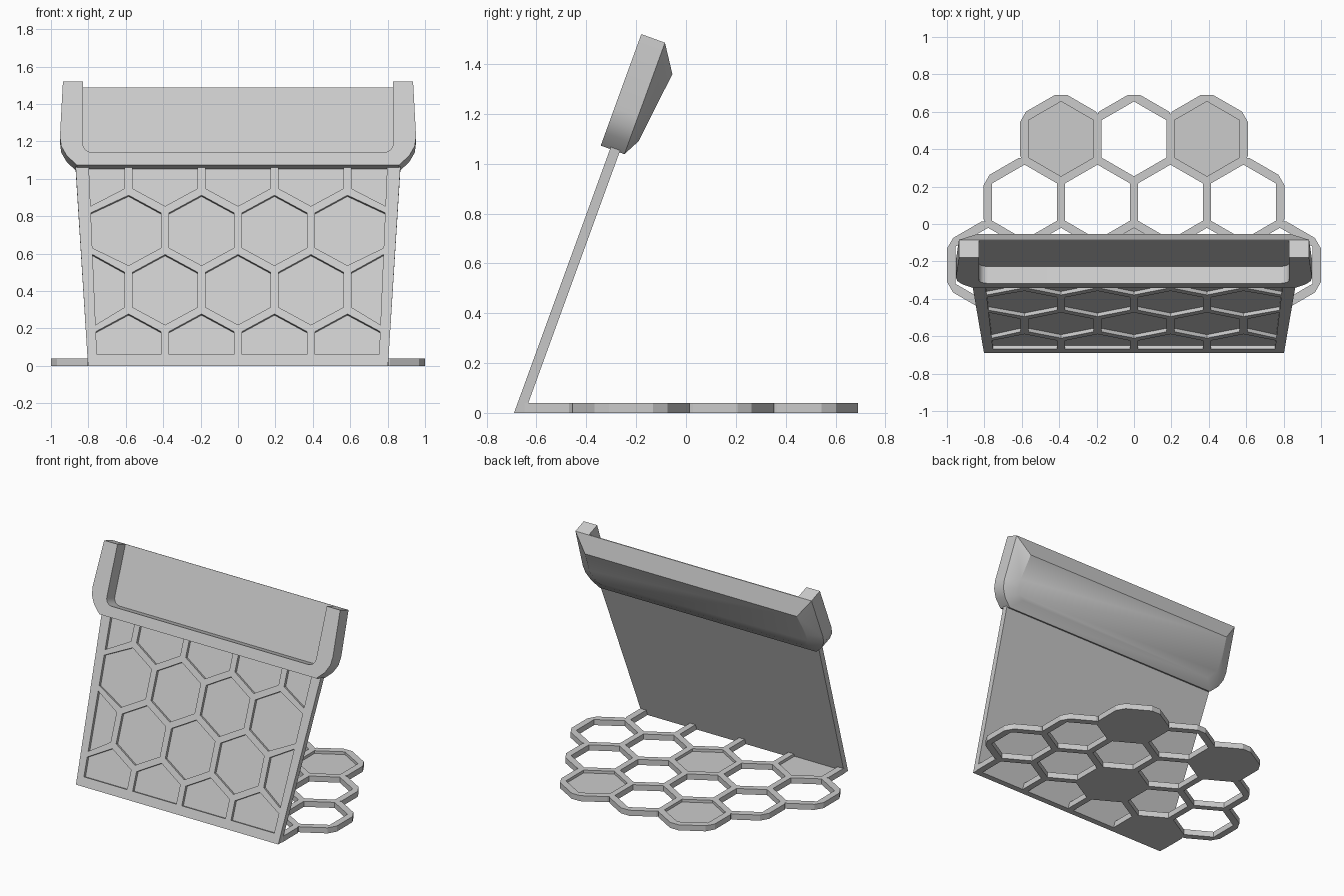
import bpy, bmesh, math
from mathutils import Vector

cube = bpy.data.objects.get("Cube")
if cube:
    bpy.data.objects.remove(cube)

mat = bpy.data.materials.new("light_grey")
mat.use_nodes = True
mat.diffuse_color = (0.6, 0.6, 0.6, 1)
mat.node_tree.nodes["Principled BSDF"].inputs["Base Color"].default_value = mat.diffuse_color

PITCH, ROW, HOLE = 0.39, 0.39 * math.sqrt(3) / 2, 0.2
LEAN = math.radians(20)
SIN, COS = math.sin(LEAN), math.cos(LEAN)


def tilt(x, u, w):
    """Panel space (across, up the slope, depth) to world space."""
    return Vector((x, -0.69 + u * SIN + w * COS, u * COS - w * SIN))


def loft(bm, rings):
    """Closed solid through matching rings of points."""
    loops = [[bm.verts.new(p) for p in ring] for ring in rings]
    for a, b in zip(loops, loops[1:]):
        for i in range(len(a)):
            j = (i + 1) % len(a)
            bm.faces.new((a[i], a[j], b[j], b[i]))
    bm.faces.new(loops[0])
    bm.faces.new(loops[-1])


def finish(name, bm):
    bmesh.ops.recalc_face_normals(bm, faces=bm.faces)
    mesh = bpy.data.meshes.new(name)
    bm.to_mesh(mesh)
    bm.free()
    mesh.materials.append(mat)
    obj = bpy.data.objects.new(name, mesh)
    bpy.context.collection.objects.link(obj)
    return obj


def carve(obj, cutter):
    """Subtract the cutter, bake the result, and discard the cutter."""
    cutter.hide_render = True
    mod = obj.modifiers.new("carve", "BOOLEAN")
    mod.operation, mod.solver = "DIFFERENCE", "EXACT"
    mod.object, mod.use_self = cutter, True
    deps = bpy.context.evaluated_depsgraph_get()
    mesh = bpy.data.meshes.new_from_object(obj.evaluated_get(deps))
    obj.modifiers.clear()
    obj.data = mesh
    bpy.data.objects.remove(cutter)


def hexagon(cx, cy, r):
    return [(cx + r * math.sin(k * math.pi / 3), cy + r * math.cos(k * math.pi / 3))
            for k in range(6)]


def blunt_hexagon(cx, cy, apothem, reach):
    """Hexagon with its six corners cut flat."""
    half = math.atan((apothem * 2 / math.sqrt(3) - reach) * math.sqrt(3) / reach)
    r = reach / math.cos(half)
    return [(cx + r * math.sin(a), cy + r * math.cos(a))
            for k in range(6) for a in (k * math.pi / 3 - half, k * math.pi / 3 + half)]


def row_cells(count):
    return [(i - (count - 1) / 2) * PITCH for i in range(count)]


# Flat honeycomb foot, with a few cells left floored
cells = [(x, 0.455 - r * ROW, (r, i))
         for r, n in enumerate((3, 4, 5, 4)) for i, x in enumerate(row_cells(n))]
floored = {(0, 0), (0, 2), (2, 2), (3, 0)}
plate, holes = bmesh.new(), bmesh.new()
for x, y, key in cells:
    outer = blunt_hexagon(x, y, 0.22, 0.235)
    loft(plate, [[(px, py, z) for px, py in outer] for z in (0, 0.04)])
    floor = 0.02 if key in floored else -0.1
    loft(holes, [[(px, py, z) for px, py in hexagon(x, y, HOLE)] for z in (floor, 0.1)])
front = [(-1.2, -1), (1.2, -1), (1.2, -0.655), (-1.2, -0.655)]
loft(holes, [[(x, y, z) for x, y in front] for z in (-0.2, 0.2)])
foot = finish("honeycomb_foot", plate)
carve(foot, finish("foot_cutter", holes))

# Leaning back panel, cut level with the ground
panel = bmesh.new()
loft(panel, [[tilt(-0.802, w * SIN / COS, w), tilt(0.802, w * SIN / COS, w),
              tilt(0.87, 1.16, w), tilt(-0.87, 1.16, w)] for w in (0, 0.04)])
leaning_panel = finish("leaning_panel", panel)

# Shallow honeycomb pockets, trimmed to the panel's border
pockets = bmesh.new()
for r, n in enumerate((4, 5, 4, 5)):
    for cx in row_cells(n):
        shape = []
        for x, u in hexagon(cx, 0.095 + r * ROW, HOLE):
            u = min(max(u, 0.064), 1.13 + 0.02 * (u > 1.25))
            if abs(x) > 0.7:
                x = math.copysign(0.752 + 0.04 * u, x)
            shape.append((x, u))
        loft(pockets, [[tilt(x, u, w) for x, u in shape] for w in (-0.1, 0.02)])
carve(leaning_panel, finish("pocket_cutter", pockets))


# Top tray with a tapered back
def mirrored(half):
    return half + [(-x, u) for x, u in reversed(half)]


outline = mirrored([(0.936, 1.603), (0.952, 1.29), (0.945, 1.235), (0.915, 1.18), (0.86, 1.127)])
back = mirrored([(0.84, 1.495), (0.86, 1.32), (0.85, 1.26), (0.83, 1.22), (0.79, 1.196)])
body = bmesh.new()
loft(body, [[tilt(x, u, -0.04) for x, u in outline],
            [tilt(x, u, 0.061) for x, u in outline],
            [tilt(x, u, 0.097 + (u - 1.196) * 0.117) for x, u in back]])
tray = finish("top_tray", body)

# Open recess with rounded lower corners
corner = [(0.78 + 0.05 * math.cos(a), 1.25 - 0.05 * math.sin(a))
          for a in [k * math.pi / 12 for k in range(7)]]
recess = bmesh.new()
loft(recess, [[tilt(x, u, w) for x, u in mirrored([(0.83, 1.8)] + corner)]
              for w in (-0.1, 0.056)])
carve(tray, finish("recess_cutter", recess))

# Smooth the tray's rounded corners, keeping hard edges
bpy.ops.object.select_all(action="DESELECT")
tray.select_set(True)
bpy.context.view_layer.objects.active = tray
bpy.ops.object.shade_smooth_by_angle(angle=math.radians(28))
